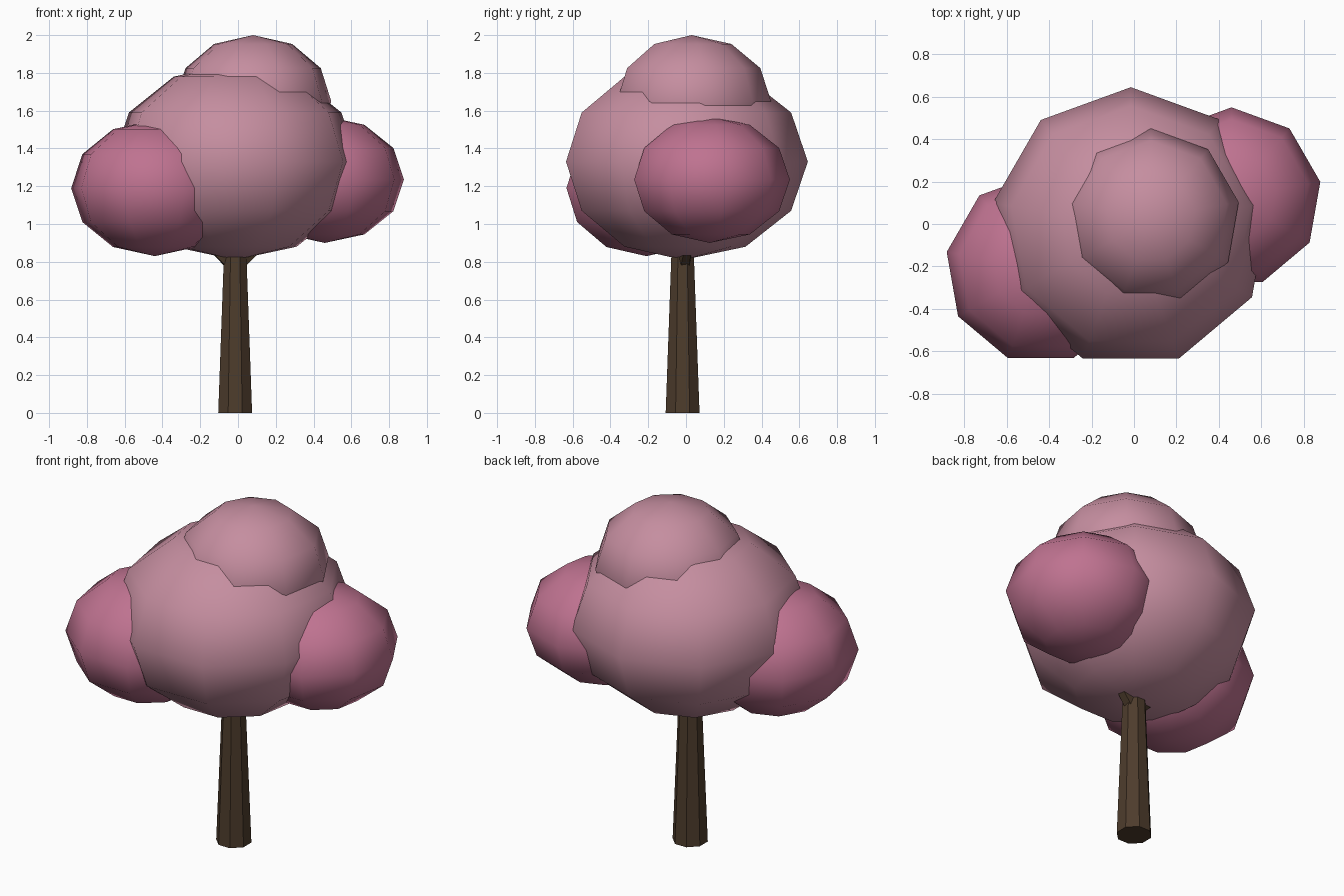
import bpy, bmesh
from math import radians
from mathutils import Vector, Matrix

if "Cube" in bpy.data.objects:
    bpy.data.objects.remove(bpy.data.objects["Cube"])


def material(name, rgb):
    m = bpy.data.materials.new(name)
    m.diffuse_color = (*rgb, 1)
    m.use_nodes = True
    m.node_tree.nodes["Principled BSDF"].inputs["Base Color"].default_value = m.diffuse_color
    return m


BARK = material("bark", (0.075, 0.045, 0.025))
PALE = material("pale_blossom", (0.56, 0.27, 0.35))
DEEP = material("deep_blossom", (0.52, 0.17, 0.28))


def finish(name, bm, mat, smooth):
    me = bpy.data.meshes.new(name)
    for f in bm.faces:
        f.smooth = smooth
    bm.to_mesh(me)
    bm.free()
    me.materials.append(mat)
    ob = bpy.data.objects.new(name, me)
    bpy.context.collection.objects.link(ob)
    return ob


def blob(name, centre, r, rz, mat):
    # squashed nine-sided ball with one corner column towards +y
    bm = bmesh.new()
    bmesh.ops.create_uvsphere(bm, u_segments=9, v_segments=6, radius=1)
    bmesh.ops.scale(bm, vec=(r, r, rz), verts=bm.verts)
    bmesh.ops.translate(bm, vec=centre, verts=bm.verts)
    finish(name, bm, mat, True)


def limb(name, a, b, r1, r2, sides, turn=0):
    # tapered prism from a to b
    a, b = Vector(a), Vector(b)
    d = b - a
    bm = bmesh.new()
    bmesh.ops.create_cone(bm, cap_ends=True, segments=sides, radius1=r1, radius2=r2,
                          depth=d.length)
    rot = d.to_track_quat('Z', 'Y').to_matrix().to_4x4() if d.xy.length else Matrix()
    mat = Matrix.Translation((a + b) / 2) @ rot @ Matrix.Rotation(turn, 4, 'Z')
    bmesh.ops.transform(bm, matrix=mat, verts=bm.verts)
    finish(name, bm, BARK, False)


# Trunk and the two branches that run into the foliage
limb("trunk", (-0.015, -0.018, 0), (-0.015, -0.018, 0.95), 0.097, 0.06, 8, radians(22.5))
limb("branch_right", (-0.015, -0.015, 0.77), (0.23, 0.03, 1.0), 0.04, 0.025, 5)
limb("branch_left", (-0.015, -0.015, 0.77), (-0.26, -0.06, 1.0), 0.04, 0.025, 5)

# Foliage
blob("crown_main", (-0.015, -0.015, 1.33), 0.66, 0.52, PALE)
blob("crown_top", (0.08, 0.03, 1.65), 0.42, 0.35, PALE)
blob("crown_left", (-0.44, -0.21, 1.19), 0.45, 0.36, DEEP)
blob("crown_right", (0.46, 0.125, 1.235), 0.425, 0.335, DEEP)
